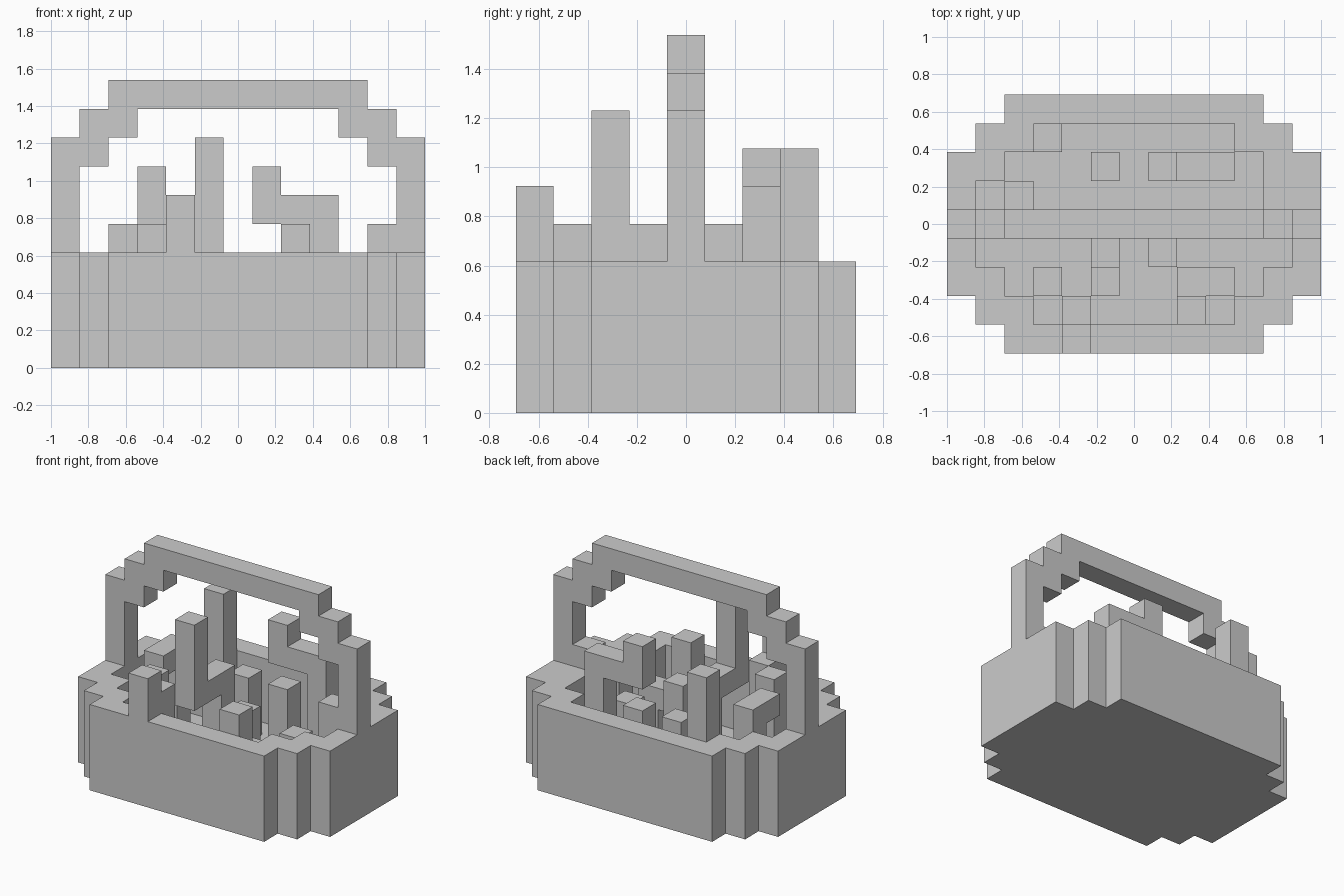
import bpy, bmesh
from mathutils import Vector

if "Cube" in bpy.data.objects:
    bpy.data.objects.remove(bpy.data.objects["Cube"])

S = 2 / 13                      # one block of the 13 x 9 x 10 grid


def cells(x0, x1, y0, y1, z0, z1):
    """Blocks filling a box given by its grid edges."""
    return {(x, y, z) for x in range(x0, x1) for y in range(y0, y1) for z in range(z0, z1)}


def block_object(name, blocks):
    """One closed mesh made of the outer faces of a set of blocks."""
    bm = bmesh.new()
    verts = {}

    def vert(p):
        if p not in verts:
            verts[p] = bm.verts.new(((p[0] - 6.5) * S, (p[1] - 4.5) * S, p[2] * S))
        return verts[p]

    for c in sorted(blocks):
        for axis in range(3):
            u, v = (axis + 1) % 3, (axis + 2) % 3
            for side in (0, 1):
                n = list(c)
                n[axis] += 1 if side else -1
                if tuple(n) in blocks:
                    continue
                loop = []
                for du, dv in ((0, 0), (1, 0), (1, 1), (0, 1)):
                    p = list(c)
                    p[axis] += side
                    p[u] += du
                    p[v] += dv
                    loop.append(vert(tuple(p)))
                bm.faces.new(loop if side else loop[::-1])
    mesh = bpy.data.meshes.new(name)
    bm.to_mesh(mesh)
    bm.free()
    obj = bpy.data.objects.new(name, mesh)
    bpy.context.collection.objects.link(obj)
    return obj


def union(*boxes):
    out = set()
    for b in boxes:
        out |= cells(*b)
    return out


# Basket: stepped oval tub, one block thick, with a floor
outer = union(*[(i, 13 - i, 2 - i, 7 + i, 0, 4) for i in range(3)])
inner = union(*[(i + 1, 12 - i, 3 - i, 6 + i, 1, 4) for i in range(3)])
block_object("basket", outer - inner)

# Handle: stepped arch, mirrored about the middle
half = union((0, 1, 4, 5, 4, 8), (1, 2, 4, 5, 7, 9), (2, 3, 4, 5, 8, 10), (3, 7, 4, 5, 9, 10))
block_object("handle", half | {(12 - x, y, z) for x, y, z in half})

# Contents: upright and hooked stems standing on the floor
stems = {
    "tall_hook": [(5, 6, 2, 3, 4, 8), (5, 6, 3, 5, 4, 5), (5, 6, 4, 5, 1, 4)],
    "rim_hook": [(4, 5, 0, 1, 4, 6), (4, 5, 1, 2, 1, 5)],
    "right_hook": [(9, 10, 6, 7, 1, 6), (7, 9, 6, 7, 5, 6), (7, 8, 6, 7, 6, 7)],
    "left_hook": [(2, 3, 5, 6, 1, 5), (2, 3, 4, 5, 4, 5)],
    "front_hook": [(9, 10, 2, 3, 1, 3), (8, 9, 1, 3, 2, 3), (8, 9, 1, 2, 3, 5)],
    "side_hook": [(11, 12, 4, 5, 1, 5), (11, 12, 5, 6, 3, 4)],
    "back_left_stem": [(3, 4, 7, 8, 1, 7)],
    "front_left_stem": [(3, 4, 2, 3, 1, 5)],
    "back_middle_stem": [(5, 6, 6, 7, 1, 4)],
    "back_right_stem": [(7, 8, 6, 7, 1, 4)],
    "centre_stem": [(7, 8, 3, 4, 1, 4)],
    "short_stem": [(9, 10, 4, 5, 1, 3)],
}
for name, boxes in stems.items():
    block_object(name, union(*boxes))
